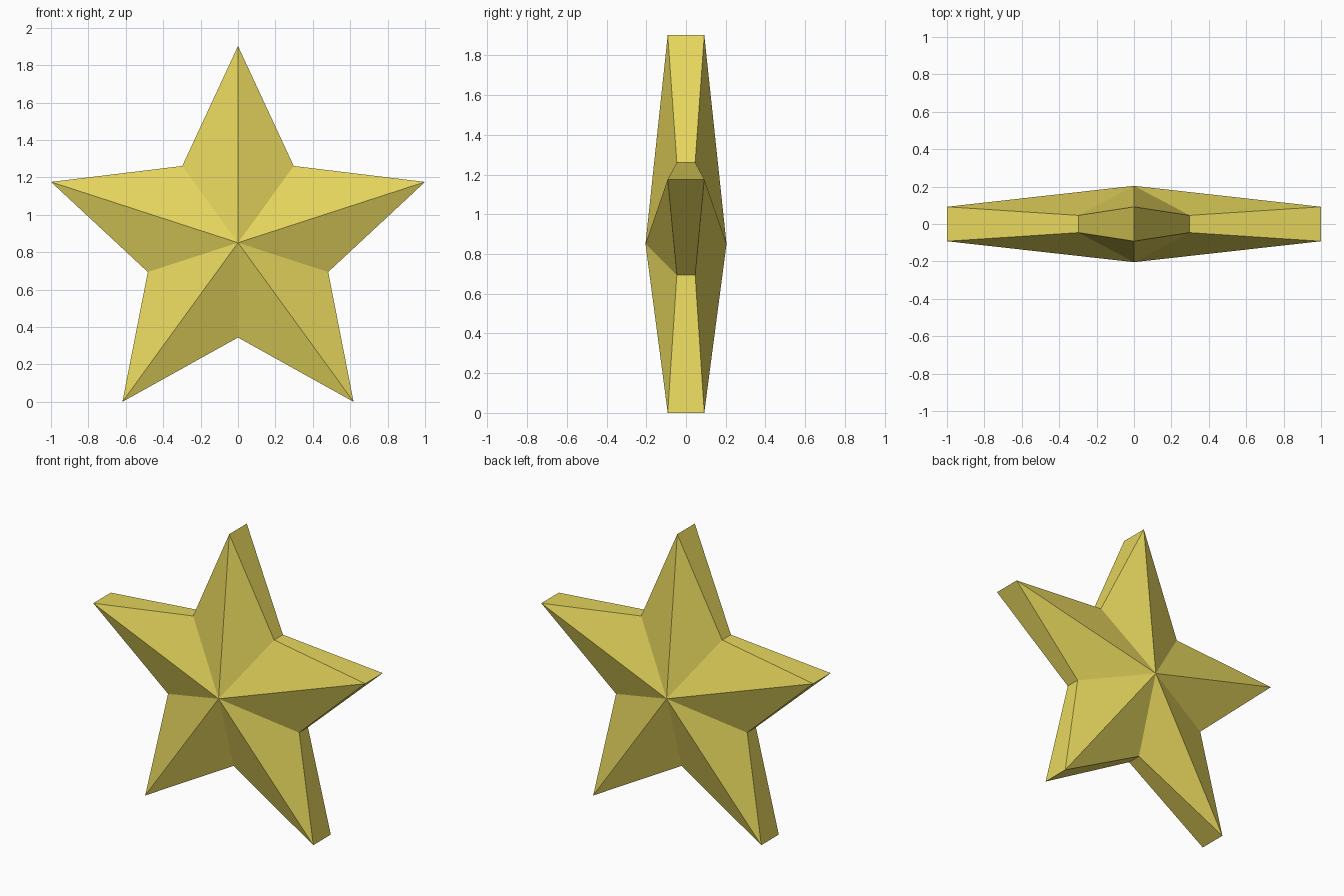
import bpy, bmesh, math

if "Cube" in bpy.data.objects:
    bpy.data.objects.remove(bpy.data.objects["Cube"])

# Star dimensions
CENTRE_Z = 0.851
TIP_R, NOTCH_R = 1.0515, 0.507
TIP_Y, NOTCH_Y, PEAK_Y = 0.092, 0.046, 0.204
N = 10

bm = bmesh.new()


def rim(side):
    # alternating tips and notches, thicker at the tips
    verts = []
    for i in range(N):
        r, y = (TIP_R, TIP_Y) if i % 2 == 0 else (NOTCH_R, NOTCH_Y)
        a = math.pi / 2 + i * 2 * math.pi / N
        verts.append(bm.verts.new((r * math.cos(a), side * y, CENTRE_Z + r * math.sin(a))))
    return verts


front, back = rim(-1), rim(1)

# Faceted front and back, rising to a central peak
for side, ring in ((-1, front), (1, back)):
    peak = bm.verts.new((0, side * PEAK_Y, CENTRE_Z))
    for i in range(N):
        bm.faces.new((peak, ring[i], ring[(i + 1) % N]))

# Side walls
for i in range(N):
    j = (i + 1) % N
    bm.faces.new((front[i], front[j], back[j], back[i]))

bmesh.ops.recalc_face_normals(bm, faces=bm.faces)
mesh = bpy.data.meshes.new("star")
bm.to_mesh(mesh)
bm.free()
star = bpy.data.objects.new("star", mesh)
bpy.context.collection.objects.link(star)

# Yellow finish
gold = bpy.data.materials.new("yellow")
gold.diffuse_color = (0.79, 0.67, 0.11, 1)
gold.use_nodes = True
gold.node_tree.nodes["Principled BSDF"].inputs["Base Color"].default_value = gold.diffuse_color
mesh.materials.append(gold)
